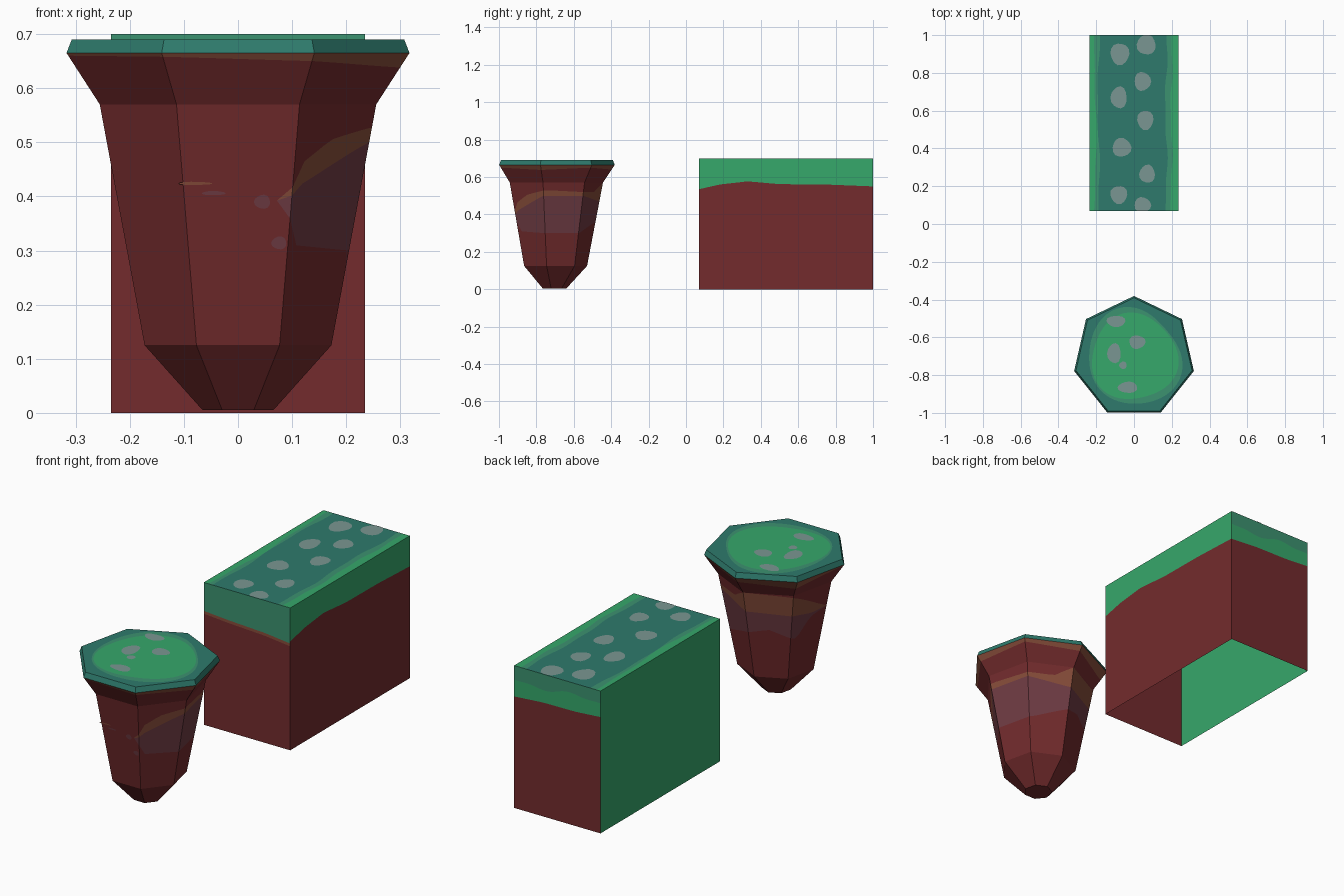
import bpy, bmesh, math

if "Cube" in bpy.data.objects:
    bpy.data.objects.remove(bpy.data.objects["Cube"])

# ---------- colours (sRGB 0-255 converted to linear) ----------
COLOURS = [("dark_red", (115, 43, 45)), ("brown", (135, 77, 58)),
           ("mauve", (112, 60, 68)), ("light_green", (54, 168, 107)),
           ("mid_green", (60, 146, 112)), ("teal", (46, 122, 108)),
           ("grey", (122, 150, 146))]
RED, BROWN, MAUVE, LIGHT, MID, TEAL, GREY = range(7)


def linear(c):
    c /= 255
    return c / 12.92 if c <= 0.04045 else ((c + 0.055) / 1.055) ** 2.4


MATS = []
for name, rgb in COLOURS:
    m = bpy.data.materials.new(name)
    m.diffuse_color = (*[linear(c) for c in rgb], 1)
    m.use_nodes = True
    m.node_tree.nodes["Principled BSDF"].inputs["Base Color"].default_value = m.diffuse_color
    MATS.append(m)


# ---------- helpers ----------
def finish(bm, name):
    bmesh.ops.remove_doubles(bm, verts=bm.verts, dist=1e-5)
    me = bpy.data.meshes.new(name)
    bm.to_mesh(me)
    bm.free()
    for m in MATS:
        me.materials.append(m)
    bpy.context.collection.objects.link(bpy.data.objects.new(name, me))


def add_face(bm, pts, mat):
    bm.faces.new([bm.verts.new(p) for p in pts]).material_index = mat


def banded(bm, P, us, cuts, mats):
    """Surface P(u, v) split into columns at us and coloured bands between cuts."""
    for a, b in zip(us, us[1:]):
        for lo, hi, mat in zip(cuts, cuts[1:], mats):
            la, lb, ha, hb = lo(a), lo(b), max(hi(a), lo(a)), max(hi(b), lo(b))
            pts = [P(a, la), P(b, lb)]
            if hb - lb > 1e-4:
                pts.append(P(b, hb))
            if ha - la > 1e-4:
                pts.append(P(a, ha))
            if len(pts) > 2:
                add_face(bm, pts, mat)


def const(c):
    return lambda u: c


def wavy(base, amp, freq, phase=0.0):
    return lambda u: base + amp * (math.sin(freq * u + phase)
                                   + 0.5 * math.sin(2.3 * freq * u + 2 * phase))


def keyed(*keys):
    def f(u):
        for (x0, y0), (x1, y1) in zip(keys, keys[1:]):
            if u <= x1:
                return y0 + (y1 - y0) * (u - x0) / (x1 - x0)
        return keys[-1][1]
    return f


def blob(bm, F, cx, cy, rx, ry, mat, lo=-9, hi=9):
    pts = []
    for i in range(14):
        t = 2 * math.pi * i / 14
        k = 1 + 0.06 * math.sin(3 * t + 20 * cx + 9 * cy)
        pts.append(F(cx + rx * k * math.cos(t),
                     min(hi, max(lo, cy + ry * k * math.sin(t)))))
    add_face(bm, pts, mat)


def steps(a, b, n):
    return [a + (b - a) * i / n for i in range(n + 1)]


# ---------- earth block: four walls and a top, open underneath ----------
X, Y0, Y1, H = 0.235, 0.07, 1.0, 0.70
bm = bmesh.new()
ys, xs = steps(Y0, Y1, 40), steps(-X, X, 20)
edge = keyed((0.07, .535), (0.18, .56), (0.33, .577), (0.5, .562), (0.75, .56), (1, .55))
# right wall
banded(bm, lambda u, v: (X, u, v), ys, [const(0), edge, const(H)], [RED, LIGHT])
# left wall
add_face(bm, [(-X, Y1, 0), (-X, Y0, 0), (-X, Y0, H), (-X, Y1, H)], LIGHT)
# front wall
front = keyed((-X, .56), (-.1, .55), (.1, .54), (X, .525))
banded(bm, lambda u, v: (u, Y0, v), xs,
       [const(0), lambda u: front(u) - .014, front, const(H)], [RED, BROWN, MID])
# back wall (u runs towards -x)
back = keyed((-X, .548), (-.08, .56), (.1, .562), (X, .572))
banded(bm, lambda u, v: (-u, Y1, v), xs,
       [const(0), back, wavy(.635, .012, 14), const(H)], [RED, LIGHT, MID])
# top (v runs towards -x)
banded(bm, lambda u, v: (-v, u, H), ys,
       [const(-X), wavy(-.198, .005, 13), wavy(-.17, .006, 11, 1),
        wavy(.188, .006, 9, 2), wavy(.204, .008, 8, 1), const(X)],
       [LIGHT, MID, TEAL, MID, LIGHT])
finish(bm, "earth_block")

# grey spots on the block
bm = bmesh.new()
for s in [(-.075, .90, .05, .058), (.065, .95, .05, .055), (-.08, .67, .043, .058),
          (.045, .755, .044, .05), (.06, .55, .043, .052), (-.065, .405, .05, .05),
          (.07, .265, .042, .048), (-.08, .155, .045, .048), (.045, .10, .044, .042)]:
    blob(bm, lambda a, b: (a, b, H + .0015), *s, GREY, Y0, Y1)
finish(bm, "block_spots")

# ---------- seven-sided hanging rock ----------
CY = -0.706
PROFILE = [(.005, .067), (.125, .177), (.57, .262), (.665, .325), (.69, .315)]
radius = keyed(*PROFILE)
SIDE = 360 / 7


def hept(a):
    """Heptagon edge distance for unit circumradius, angle in degrees."""
    return math.cos(math.pi / 7) / math.cos(math.radians((a - 90) % SIDE - SIDE / 2))


def polar(a, r, z):
    t = math.radians(a)
    return (r * math.cos(t), CY + r * math.sin(t), z)


def side(a, z):
    return polar(a, radius(z) * hept(a), z)


corners = [90 + SIDE * i for i in range(8)]
ring = steps(90, 450, 56)
mauve_lo = keyed((90, .36), (115, .38), (150, .33), (170, .42), (193, .45),
                 (293, .39), (300, .31), (347, .30), (400, .30), (450, .36))
mauve_hi = keyed((90, .47), (141, .46), (170, .44), (193, .45),
                 (293, .39), (300, .42), (330, .47), (347, .50), (398, .50), (450, .47))
brown_hi = keyed((90, .57), (141, .56), (193, .45), (293, .39), (300, .46),
                 (320, .505), (350, .53), (398, .52), (430, .52), (450, .57))
flare_lo = keyed((90, .64), (141, .62), (192, .66), (244, .658), (296, .65),
                 (347, .638), (398, .65), (450, .64))
bm = bmesh.new()
# bottom cap and tapered foot
add_face(bm, [side(a, .005) for a in reversed(corners[:7])], RED)
banded(bm, side, corners, [const(.005), const(.125)], [RED])
# main body with mauve and brown strata
banded(bm, side, ring, [const(.125), mauve_lo, mauve_hi, brown_hi, const(.57)],
       [RED, MAUVE, BROWN, RED])
# flared shoulder and mossy rim
banded(bm, side, ring, [const(.57), flare_lo, const(.665)], [RED, BROWN])
banded(bm, side, corners, [const(.665), const(.69)], [TEAL])
# grassy top, banded outwards from the centre
light = lambda u: .228 + .012 * math.sin(math.radians(3 * u + 40))
mid = lambda u: light(u) + .022 + .014 * math.sin(math.radians(2 * u - 20))
banded(bm, lambda u, r: polar(-u, r, .69), [-a for a in reversed(ring)],
       [const(0), light, mid, lambda u: .315 * hept(-u)], [LIGHT, MID, TEAL])
finish(bm, "hanging_rock")

# grey spots on the rock top
bm = bmesh.new()
for s in [(-.095, -.515, .05, .03), (.017, -.625, .043, .036), (-.105, -.685, .036, .053),
          (-.058, -.748, .02, .02), (-.033, -.865, .052, .03)]:
    blob(bm, lambda a, b: (a, b, .6915), *s, GREY)
finish(bm, "rock_spots")

# small streaks on the front facet
bm = bmesh.new()
facet = lambda x, z: (x, CY - radius(z) * math.cos(math.pi / 7) - .0015, z)
for s in [(-.08, .424, .032, .003, BROWN), (-.045, .406, .022, .004, MAUVE),
          (.045, .39, .015, .013, MAUVE), (.076, .314, .014, .012, MAUVE)]:
    blob(bm, facet, *s)
finish(bm, "rock_streaks")
